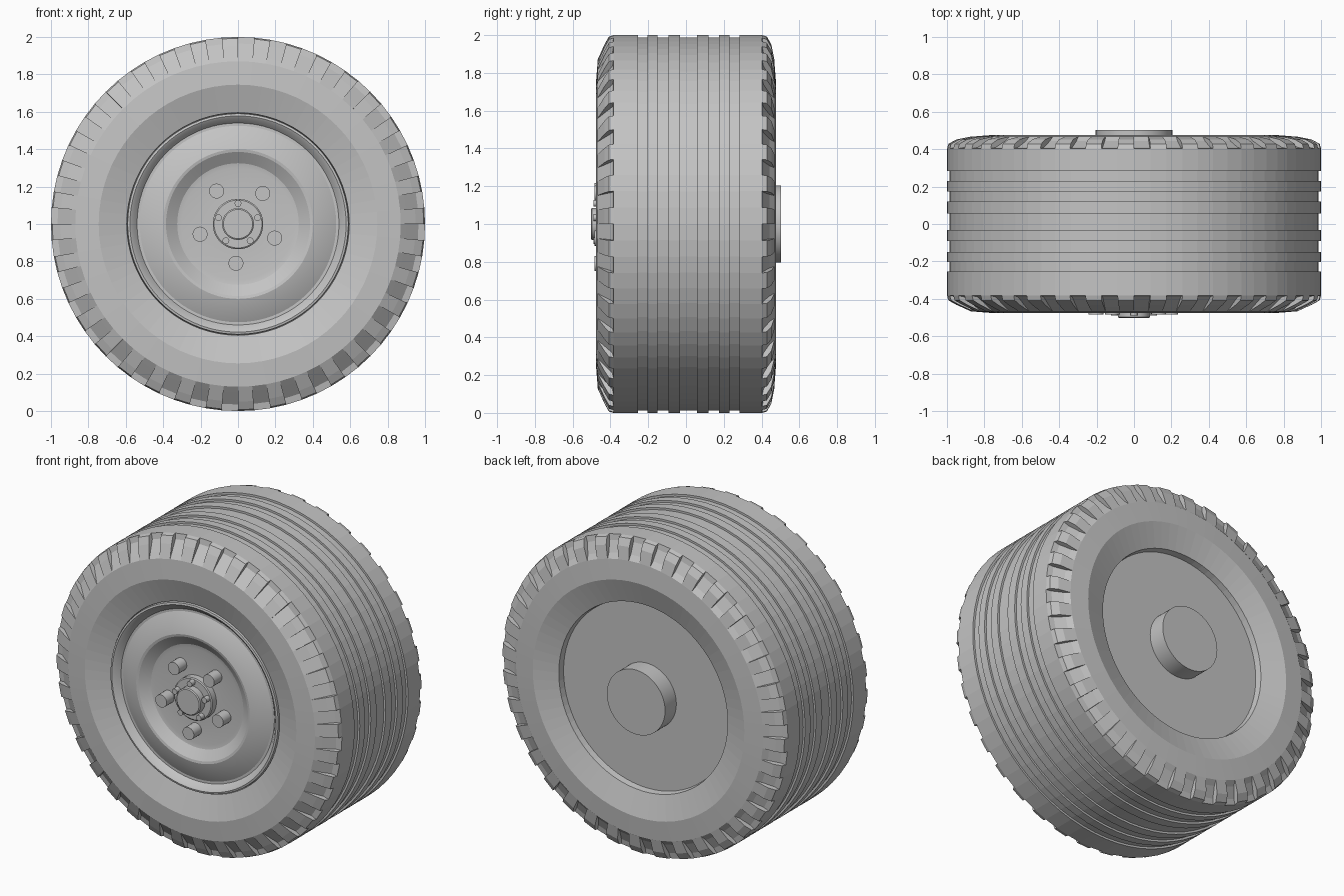
import bpy, bmesh
from math import sin, cos, radians, pi
from mathutils import Matrix, Vector

cube = bpy.data.objects.get("Cube")
if cube:
    bpy.data.objects.remove(cube)

grey = bpy.data.materials.new("plain grey")
grey.use_nodes = True
GREY = (0.55, 0.55, 0.55, 1)
grey.diffuse_color = GREY
grey.node_tree.nodes["Principled BSDF"].inputs["Base Color"].default_value = GREY

SEGMENTS = 72
STEP = 2 * pi / SEGMENTS
MID = 0.01          # tyre centre along the axle


def on_wheel(r, y, angle):
    return Vector((r * cos(angle), y, 1 + r * sin(angle)))


def finish(name, bm, smooth=False):
    bmesh.ops.recalc_face_normals(bm, faces=bm.faces)
    mesh = bpy.data.meshes.new(name)
    bm.to_mesh(mesh)
    bm.free()
    mesh.materials.append(grey)
    obj = bpy.data.objects.new(name, mesh)
    bpy.context.collection.objects.link(obj)
    if smooth:
        bpy.ops.object.select_all(action='DESELECT')
        obj.select_set(True)
        bpy.context.view_layer.objects.active = obj
        bpy.ops.object.shade_smooth_by_angle(angle=radians(20))
    return obj


def lathe(name, profile, closed=False, smooth=False):
    """Spin (radius, y) points around the axle; open profiles get end caps."""
    bm = bmesh.new()
    rings = [[bm.verts.new(on_wheel(r, y, k * STEP)) for k in range(SEGMENTS)]
             for r, y in profile]
    pairs = list(zip(rings, rings[1:]))
    if closed:
        pairs.append((rings[-1], rings[0]))
    else:
        bm.faces.new(rings[0])
        bm.faces.new(rings[-1])
    for a, b in pairs:
        for k in range(SEGMENTS):
            n = (k + 1) % SEGMENTS
            bm.faces.new((a[k], a[n], b[n], b[k]))
    return finish(name, bm, smooth)


def studs(name, count, ring, radius, y_front, y_back, start):
    """Ring of short cylinders along the axle."""
    bm = bmesh.new()
    for k in range(count):
        spot = on_wheel(ring, (y_front + y_back) / 2, radians(start) + k * 2 * pi / count)
        bmesh.ops.create_cone(
            bm, cap_ends=True, segments=20, radius1=radius, radius2=radius,
            depth=y_back - y_front,
            matrix=Matrix.Translation(spot) @ Matrix.Rotation(pi / 2, 4, 'X'))
    finish(name, bm, True)


# Tyre: grooved tread, notched shoulders, sidewalls sloping in to the rim
groove_edges = [-.255, -.203, -.15, -.092, -.033, .057, .12, .175, .23, .283]
tread = []
for i, y in enumerate(groove_edges):
    radii = (1, .987) if i % 2 == 0 else (.987, 1)
    tread += [(r, y) for r in radii]
gap = [(1, .393), (.965, .40), (.90, .443), (.87, .467)]
wall = [(.745, .477), (.595, .43), (.585, .36)]


def side(points, sign):
    return [(r, MID * (r > .9) + sign * y) for r, y in points]


tyre = side(reversed(gap + wall), -1) + tread + side(gap + wall, 1)
lathe("tyre", tyre, closed=True)

# Shoulder lugs: one wedge on every other segment, both sides
lug_outer = [(1, .393), (.993, .418), (.95, .442), (.87, .468)]
section = lug_outer + [(.90, .435), (.96, .393)]
bm = bmesh.new()
for sign in (-1, 1):
    for k in range(0, SEGMENTS, 2):
        a, b = [[bm.verts.new(on_wheel(r, y, (k + d) * STEP))
                 for r, y in side(section, sign)] for d in (0, 1)]
        bm.faces.new(a)
        bm.faces.new(b)
        for i in range(len(a)):
            j = (i + 1) % len(a)
            bm.faces.new((a[i], a[j], b[j], b[i]))
finish("shoulder_lugs", bm)

# Wheel: stepped front face, plain disc at the back
lathe("wheel_rim", [
    (.13, -.41), (.30, -.405), (.325, -.41), (.385, -.45), (.40, -.453),
    (.46, -.437), (.525, -.405), (.54, -.405), (.565, -.435), (.578, -.443),
    (.59, -.44), (.593, -.41), (.59, .39)], smooth=True)

# Hub: flange and cap in front, axle boss behind
lathe("hub_flange", [(.135, -.40), (.135, -.45), (.128, -.455)], smooth=True)
lathe("hub_cap", [(.085, -.44), (.085, -.498), (.078, -.503)], smooth=True)
lathe("axle_boss", [(.205, .38), (.205, .503)], smooth=True)

# Fasteners
studs("wheel_nuts", 5, .21, .04, -.485, -.39, -93)
studs("hub_bolts", 5, .11, .018, -.49, -.44, 90)
